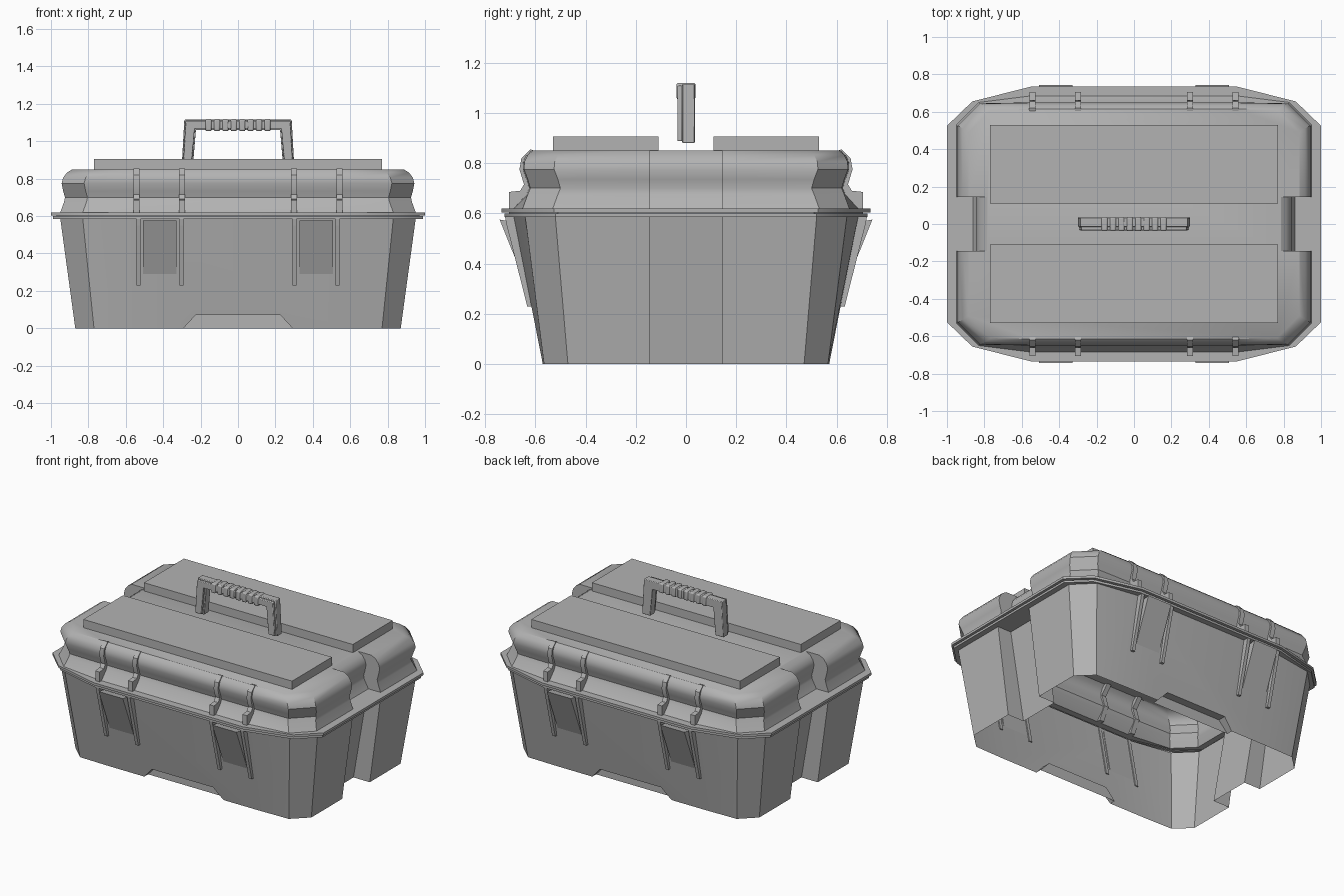
import bpy, bmesh
from mathutils import Vector

if "Cube" in bpy.data.objects:
    bpy.data.objects.remove(bpy.data.objects["Cube"])

plastic = bpy.data.materials.new("grey_plastic")
plastic.use_nodes = True
GREY = (0.45, 0.45, 0.45, 1)
plastic.diffuse_color = GREY
plastic.node_tree.nodes["Principled BSDF"].inputs["Base Color"].default_value = GREY


def finish(name, bm, mirror=None, bevel=0, smooth=True):
    """Turn a bmesh into a grey object, optionally mirrored about the centre."""
    mesh = bpy.data.meshes.new(name)
    bm.to_mesh(mesh)
    bm.free()
    mesh.materials.append(plastic)
    ob = bpy.data.objects.new(name, mesh)
    bpy.context.collection.objects.link(ob)
    bpy.ops.object.select_all(action="DESELECT")
    ob.select_set(True)
    bpy.context.view_layer.objects.active = ob
    if bevel:
        mod = ob.modifiers.new("bevel", "BEVEL")
        mod.width, mod.segments = bevel, 2
    if mirror:
        mod = ob.modifiers.new("mirror", "MIRROR")
        mod.use_axis = ["X" in mirror, "Y" in mirror, False]
        mod.use_mirror_merge = False
    if smooth:
        bpy.ops.object.shade_smooth_by_angle(angle=0.52)
    return ob


def outline(z, hx, a, cx, hc, hy, nx):
    """Chamfered rectangle with a slot in each short side, anticlockwise."""
    q = [(nx, 0.145), (hx, 0.145), (hx, a), (cx, hc), (0.55, hy)]
    pts = q + [(-x, y) for x, y in reversed(q)]
    pts += [(-x, -y) for x, y in q] + [(x, -y) for x, y in reversed(q)]
    return [(x, y, z) for x, y in pts]


def loft(levels, bottom=False, top=False):
    bm = bmesh.new()
    rings = [[bm.verts.new(p) for p in outline(*lv)] for lv in levels]
    n = len(rings[0])
    for lo, hi in zip(rings, rings[1:]):
        for i in range(n):
            j = (i + 1) % n
            bm.faces.new((lo[i], lo[j], hi[j], hi[i]))
    if bottom:
        bm.faces.new(rings[0][::-1])
    if top:
        bm.faces.new(rings[-1])
    bmesh.ops.remove_doubles(bm, verts=bm.verts[:], dist=0.0001)
    return bm


def prism(profile, lo, hi, axis="X"):
    """Extrude a profile along X (points are y, z) or Y (points are x, z)."""
    bm = bmesh.new()
    pts = [(lo, u, v) if axis == "X" else (u, lo, v) for u, v in profile]
    face = bm.faces.new([bm.verts.new(p) for p in pts])
    move = Vector((hi - lo, 0, 0) if axis == "X" else (0, hi - lo, 0))
    new = bmesh.ops.extrude_face_region(bm, geom=[face])["geom"]
    bmesh.ops.translate(bm, vec=move, verts=[g for g in new if isinstance(g, bmesh.types.BMVert)])
    bmesh.ops.recalc_face_normals(bm, faces=bm.faces[:])
    return bm


def box(x, y, z):
    return prism([(y[0], z[0]), (y[1], z[0]), (y[1], z[1]), (y[0], z[1])], *x)


# Tapered open body, with a recess at the foot of the front and back walls
BODY_TOP = (0.585, 0.95, 0.52, 0.83, 0.64, 0.685, 0.85)
body = finish("body", loft([(0, 0.87, 0.47, 0.77, 0.565, 0.57, 0.75), BODY_TOP], True, True), smooth=False)
recess = [(-0.32, -0.03), (0.32, -0.03), (0.225, 0.072), (-0.225, 0.072)]
for y0, y1 in ((-0.7, -0.53), (0.53, 0.7)):
    cutter = finish("recess_cutter", prism(recess, y0, y1, "Y"), smooth=False)
    cutter.hide_render = True
    mod = body.modifiers.new("recess", "BOOLEAN")
    mod.operation, mod.solver, mod.object = "DIFFERENCE", "EXACT", cutter
    bpy.context.view_layer.objects.active = body
    bpy.ops.object.modifier_apply(modifier=mod.name)
    bpy.data.objects.remove(cutter)
bm = bmesh.new()
bm.from_mesh(body.data)
caps = [f for f in bm.faces if all(v.co.z < 0.001 for v in f.verts) or all(v.co.z > 0.584 for v in f.verts)]
bmesh.ops.delete(bm, geom=caps, context="FACES")
bm.to_mesh(body.data)
bm.free()
bpy.ops.object.select_all(action="DESELECT")
body.select_set(True)
bpy.context.view_layer.objects.active = body
bpy.ops.object.shade_smooth_by_angle(angle=0.52)


# Double-lipped rim where body and lid meet
def lip(z, d):
    return (z, 1 - d, 0.525 - d / 2, 0.865 - d / 2, 0.655 - d, 0.735 - d, 1 - d)


LID_BASE = (0.62, 0.95, 0.53, 0.83, 0.65, 0.685, 0.86)
finish("rim", loft([BODY_TOP, lip(0.585, 0.012), lip(0.599, 0.012), lip(0.599, 0.03),
                    lip(0.604, 0.03), lip(0.604, 0), lip(0.62, 0), LID_BASE]))

# Bulging lid: height, half length and half width at each level
lid_levels = [LID_BASE]
for z, hx, hy in ((0.675, 0.93, 0.635), (0.70, 0.925, 0.625), (0.735, 0.935, 0.635),
                  (0.775, 0.943, 0.65), (0.805, 0.935, 0.648), (0.832, 0.915, 0.635),
                  (0.85, 0.885, 0.615)):
    lid_levels.append((z, hx, hy - 0.125, hx - 0.12, hy - 0.005, hy, hx - 0.1))
finish("lid", loft(lid_levels, top=True))
finish("lid_panel", box((-0.77, 0.77), (-0.53, -0.11), (0.84, 0.905)), "Y", smooth=False)

# Ribs on lid and body, and sloping latch wedges, in all four quarters
lid_rib = [(-0.705, 0.62), (-0.705, 0.685), (-0.66, 0.69), (-0.645, 0.715), (-0.663, 0.775),
           (-0.655, 0.82), (-0.62, 0.855), (-0.59, 0.845), (-0.64, 0.785), (-0.615, 0.70), (-0.66, 0.62)]
body_rib = [(-0.68, 0.585), (-0.72, 0.585), (-0.713, 0.55), (-0.632, 0.23), (-0.608, 0.23)]
wedge = [(-0.617, 0.265), (-0.742, 0.575), (-0.678, 0.565)]
for side, x in (("inner", 0.30), ("outer", 0.543)):
    finish(side + "_lid_rib", prism(lid_rib, x - 0.016, x + 0.016), "XY")
for side, x in (("inner", 0.303), ("outer", 0.533)):
    finish(side + "_body_rib", prism(body_rib, x - 0.011, x + 0.011), "XY", smooth=False)
finish("latch_wedge", prism(wedge, 0.33, 0.508), "XY", smooth=False)

# Carrying handle: two-layer frame and a grip with ridges
def frame(inset):
    half = [(0.24 + inset, 0.88 + inset), (0.30 - inset, 0.88 + inset),
            (0.287 - inset, 1.115 - inset)]
    inner = (0.225 + inset, 1.06 + inset)
    return [inner] + half + [(-x, z) for x, z in reversed(half)] + [(-inner[0], inner[1])]


finish("handle_frame", prism(frame(0), -0.015, 0.035, "Y"), bevel=0.004)
finish("handle_front_layer", prism(frame(0.007), -0.034, -0.015, "Y"), bevel=0.004)
for i in range(8):
    x = (i - 3.5) * 0.045
    finish("grip_ridge", box((x - 0.017, x + 0.017), (-0.038, 0.038), (1.054, 1.119)), bevel=0.008)
